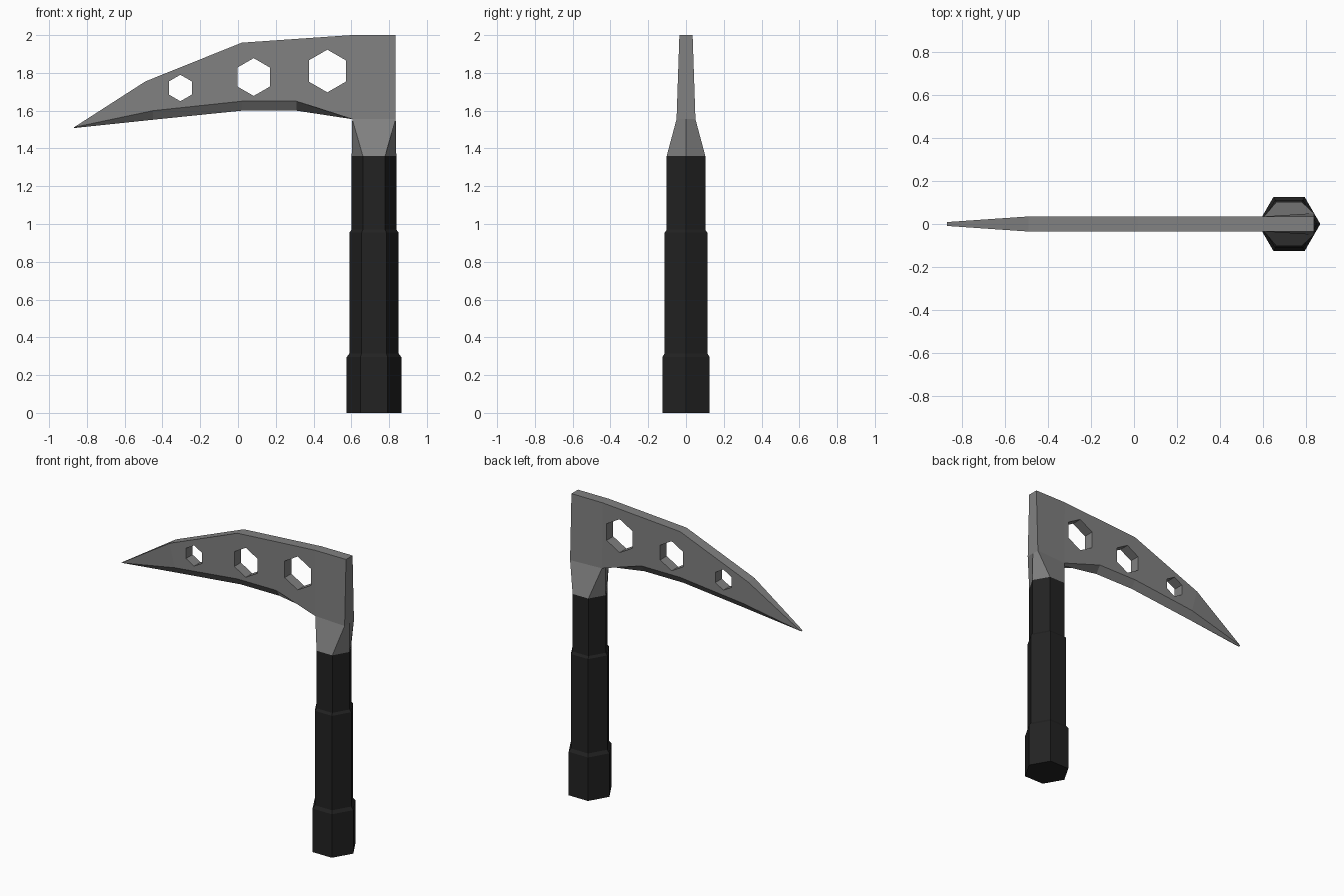
import bpy, bmesh, math

if "Cube" in bpy.data.objects:
    bpy.data.objects.remove(bpy.data.objects["Cube"])

CX = 0.72  # handle axis


def material(name, rgb):
    m = bpy.data.materials.new(name)
    m.diffuse_color = (*rgb, 1)
    m.use_nodes = True
    m.node_tree.nodes["Principled BSDF"].inputs["Base Color"].default_value = m.diffuse_color
    return m


def finish(bm, name, mat):
    bmesh.ops.recalc_face_normals(bm, faces=bm.faces[:])
    me = bpy.data.meshes.new(name)
    bm.to_mesh(me)
    bm.free()
    ob = bpy.data.objects.new(name, me)
    bpy.context.collection.objects.link(ob)
    me.materials.append(mat)
    return ob


def hex_ring(bm, r, z):
    return [bm.verts.new((CX + r * math.cos(i * math.pi / 3), r * math.sin(i * math.pi / 3), z))
            for i in range(6)]


def bridge(bm, a, b):
    for i in range(6):
        j = (i + 1) % 6
        bm.faces.new((a[i], a[j], b[j], b[i]))


steel = material("grey steel", (0.22, 0.22, 0.22))
black = material("black grip", (0.016, 0.016, 0.016))

# Stepped hexagonal handle
bm = bmesh.new()
rings = [hex_ring(bm, r, z) for r, z in
         [(0.145, 0), (0.145, 0.295), (0.13, 0.315), (0.13, 0.955), (0.118, 0.97), (0.118, 1.36)]]
for a, b in zip(rings, rings[1:]):
    bridge(bm, a, b)
bm.faces.new(rings[0])
bm.faces.new(rings[-1])
finish(bm, "handle", black)

# Blade with shank and hexagonal collar: the spine is flat, the lower edge is sharp
T = 0.035
spine = [(-0.868, 1.512, 0.009), (-0.49, 1.755, T), (0.02, 1.96, T), (0.60, 2.0, T),
         (0.835, 2.0, T), (0.835, 1.555, 0.05)]
bevel = [(0.605, 1.555, 0.036), (0.31, 1.65, T), (0.02, 1.65, T), (-0.45, 1.60, T)]
edge = [(-0.868, 1.508), (-0.45, 1.552), (0.02, 1.60), (0.31, 1.60), (0.605, 1.555), (0.835, 1.555)]

bm = bmesh.new()
E = [bm.verts.new((x, 0, z)) for x, z in edge]
sides = []
for s in (-1, 1):
    S = [bm.verts.new((x, s * y, z)) for x, z, y in spine]
    B = [bm.verts.new((x, s * y, z)) for x, z, y in bevel]
    bm.faces.new((S[0], S[1], B[3]))              # tip
    bm.faces.new((S[1], S[2], S[3], *B))          # main flat
    bm.faces.new((S[3], S[4], S[5], B[0]))        # shank
    low = [S[0], B[3], B[2], B[1]]
    for i in range(3):                            # sharpened bevel
        bm.faces.new((low[i], low[i + 1], E[i + 1], E[i]))
    bm.faces.new((B[1], B[0], E[4], E[3]))
    sides.append((S, B))
(S0, B0), (S1, B1) = sides
for i in range(4):                                # spine strip
    bm.faces.new((S0[i], S0[i + 1], S1[i + 1], S1[i]))
bm.faces.new((S0[4], S0[5], E[5], S1[5], S1[4]))  # end of shank
bm.faces.new((S0[0], S1[0], E[0]))                # blunt point
base = hex_ring(bm, 0.118, 1.36)
bridge(bm, base, [E[5], S1[5], B1[0], E[4], B0[0], S0[5]])  # collar
bm.faces.new(base)
blade = finish(bm, "blade", steel)

# Hexagonal holes cut through the blade
bm = bmesh.new()
for x, z, r in [(-0.305, 1.72, 0.07), (0.083, 1.778, 0.10), (0.473, 1.81, 0.113)]:
    loops = [[bm.verts.new((x + r * math.sin(i * math.pi / 3), y, z + r * math.cos(i * math.pi / 3)))
              for i in range(6)] for y in (-0.2, 0.2)]
    bridge(bm, *loops)
    for loop in loops:
        bm.faces.new(loop)
cutter = finish(bm, "hole_cutter", steel)
cutter.hide_render = True
mod = blade.modifiers.new("holes", "BOOLEAN")
mod.operation = "DIFFERENCE"
mod.solver = "EXACT"
mod.object = cutter
bpy.context.view_layer.objects.active = blade
bpy.ops.object.modifier_apply(modifier=mod.name)
bpy.data.objects.remove(cutter)
